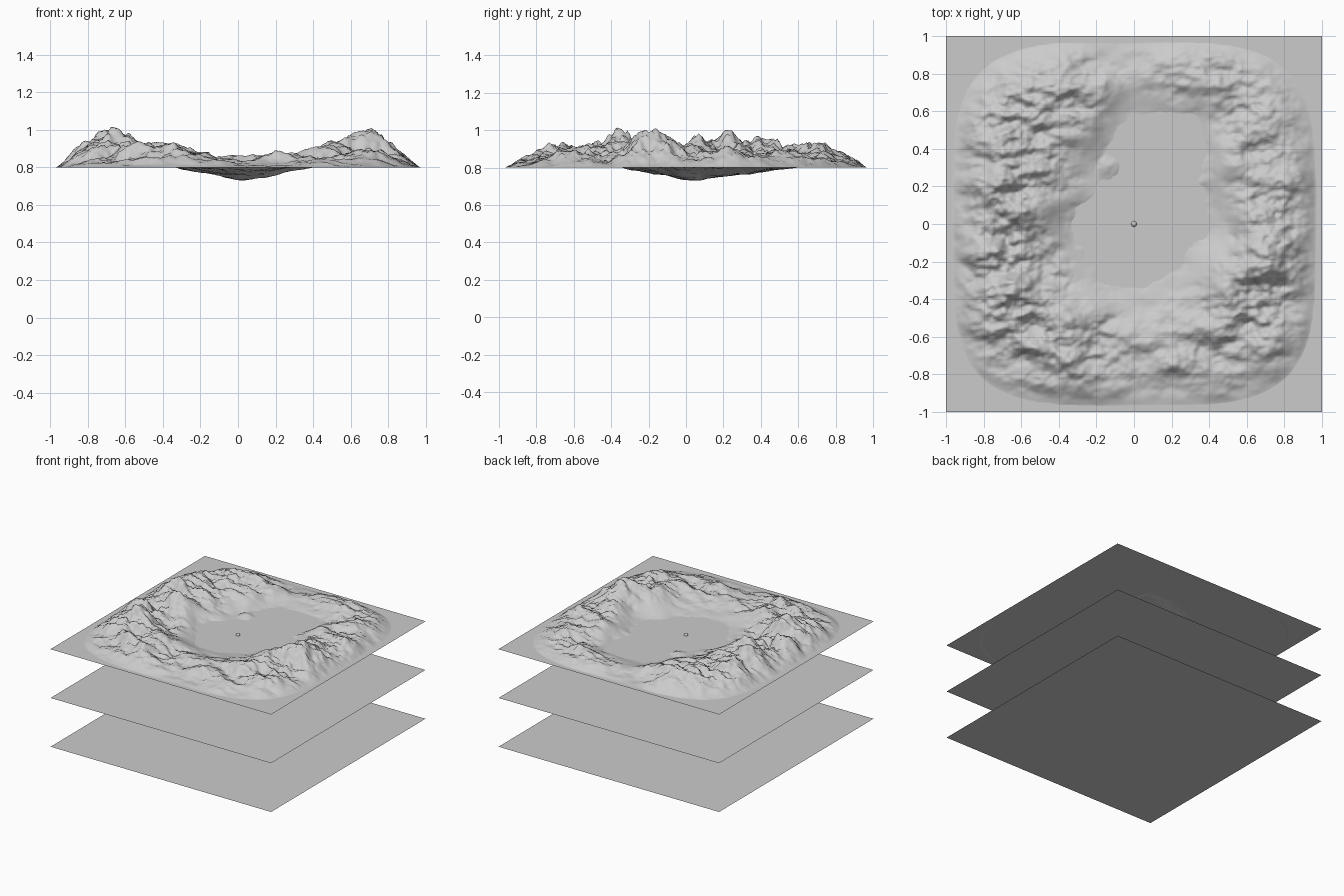
import bpy, bmesh, math
from mathutils import Vector, noise

if "Cube" in bpy.data.objects:
    bpy.data.objects.remove(bpy.data.objects["Cube"])

N = 180            # terrain grid divisions
WATER = 0.8        # water level

# every 30 degrees, counter-clockwise from +x
SHORE = [.42, .38, .66, .58, .36, .28, .32, .32, .33, .33, .33, .32]
RIDGE = [.115, .085, .075, .03, .10, .135, .135, .13, .105, .05, .075, .13]


def around(table, ang):
    """Smoothly interpolate a table around the circle."""
    f = (ang / math.tau * len(table)) % len(table)
    i = int(f) % len(table)
    t = f - int(f)
    t = t * t * (3 - 2 * t)
    return table[i] * (1 - t) + table[(i + 1) % len(table)] * t


def height(x, y):
    r = math.hypot(x, y)
    ang = math.atan2(y, x)
    rough = noise.fractal(Vector((x * 3.6 + 7, y * 5.6 + 3, 1.7)), 0.75, 2.1, 6)
    shore = around(SHORE, ang) + 0.05 * rough * min(1, r / 0.2)
    # rounded-square outer limit of the mountains
    sq = (x ** 4 + y ** 4) ** 0.25
    edge = 0.97 * r / sq if sq > 1e-6 else 1
    if r < shore:
        h = -0.068 * (1 - r / shore) * (1 + 0.25 * rough * min(1, r / 0.1))
        # low islet in the north-west of the lake
        h += 0.034 * math.exp(-((x + .11) / .08) ** 2 - ((y - .28) / .07) ** 2) * (1 + rough)
        return h
    t = (r - shore) / (edge - shore)
    if t >= 1:
        return -0.001
    profile = math.sin(math.pi * t ** 1.1) ** 1.1
    return around(RIDGE, ang) * profile * max(0.12, 0.95 + 0.75 * rough) - 0.001 * t


def make_object(name, bm, smooth=False):
    mesh = bpy.data.meshes.new(name)
    bm.to_mesh(mesh)
    bm.free()
    for p in mesh.polygons:
        p.use_smooth = smooth
    ob = bpy.data.objects.new(name, mesh)
    bpy.context.collection.objects.link(ob)
    return ob


# mountain terrain with a lake basin
bm = bmesh.new()
bmesh.ops.create_grid(bm, x_segments=N, y_segments=N, size=1)
for v in bm.verts:
    v.co.z = WATER + height(v.co.x, v.co.y)
make_object("terrain", bm, True)

# water sheet and the two flat sheets stacked below it
for name, z in (("base_sheet", 0), ("middle_sheet", 0.4), ("water_sheet", WATER)):
    bm = bmesh.new()
    bmesh.ops.create_grid(bm, x_segments=1, y_segments=1, size=1)
    make_object(name, bm).location.z = z

# small ball floating in the middle of the lake
bm = bmesh.new()
bmesh.ops.create_uvsphere(bm, u_segments=16, v_segments=10, radius=0.015)
make_object("center_ball", bm, True).location.z = WATER
